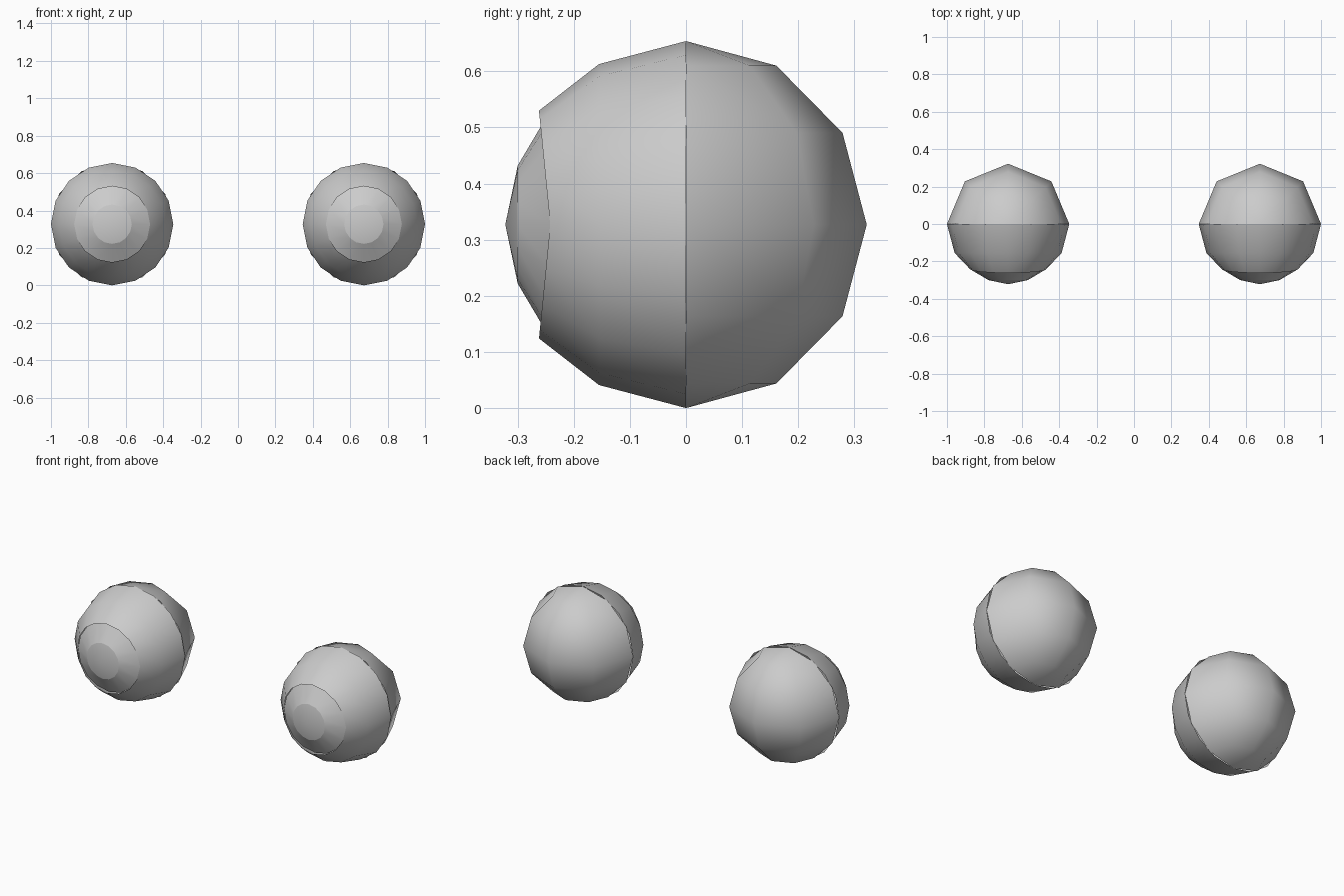
import bpy, bmesh, math

if "Cube" in bpy.data.objects:
    bpy.data.objects.remove(bpy.data.objects["Cube"])

R = 0.327          # ball radius
CX = 0.673         # sideways offset of each ball
SEG = 16

grey = bpy.data.materials.new("eyeball_grey")
grey.diffuse_color = (0.6, 0.6, 0.6, 1)
grey.use_nodes = True
grey.node_tree.nodes["Principled BSDF"].inputs["Base Color"].default_value = grey.diffuse_color


def finish(bm, name, side):
    bmesh.ops.recalc_face_normals(bm, faces=bm.faces)
    # open caps must face away from the ball centre
    if sum(f.normal.dot(f.calc_center_median()) for f in bm.faces) < 0:
        bmesh.ops.reverse_faces(bm, faces=bm.faces)
    for f in bm.faces:
        f.smooth = True
    me = bpy.data.meshes.new(name)
    bm.to_mesh(me)
    bm.free()
    me.materials.append(grey)
    ob = bpy.data.objects.new(name, me)
    ob.location = (side * CX, 0, R)
    bpy.context.collection.objects.link(ob)


def revolve_y(profile, name, side, lip=0.0):
    """Revolve (y, radius) points around the y axis; lip pushes the last ring forward at top and bottom."""
    bm = bmesh.new()
    rings = []
    for i, (y, r) in enumerate(profile):
        if r == 0:
            rings.append([bm.verts.new((0, y, 0))] * SEG)
            continue
        ring = []
        for k in range(SEG):
            a = 2 * math.pi * k / SEG
            push = lip * abs(math.sin(a)) if i == len(profile) - 1 else 0
            ring.append(bm.verts.new((r * math.cos(a), y - push, r * math.sin(a))))
        rings.append(ring)
    for a, b in zip(rings, rings[1:]):
        for k in range(SEG):
            n = (k + 1) % SEG
            quad = list(dict.fromkeys((a[k], a[n], b[n], b[k])))
            bm.faces.new(quad)
    finish(bm, name, side)


def back_half(name, side):
    """Coarse upright sphere, kept only behind the middle plane."""
    bm = bmesh.new()
    bmesh.ops.create_uvsphere(bm, u_segments=8, v_segments=6, radius=R)
    gone = [f for f in bm.faces if f.calc_center_median().y < 0]
    bmesh.ops.delete(bm, geom=gone, context='FACES')
    for v in bm.verts:
        v.co.y *= 0.985
    finish(bm, name, side)


for side, label in ((-1, "left"), (1, "right")):
    # white front shell with a slight lip above and below the opening
    revolve_y([(0, R), (-0.155, 0.286), (-0.242, 0.203)], label + "_front_shell", side, 0.02)
    # clear bulge and the iris at its tip
    revolve_y([(-0.242, 0.203), (-0.30, 0.105)], label + "_cornea", side)
    revolve_y([(-0.30, 0.105), (-0.322, 0)], label + "_iris", side)
    # coarse rear of the ball
    back_half(label + "_back_shell", side)
